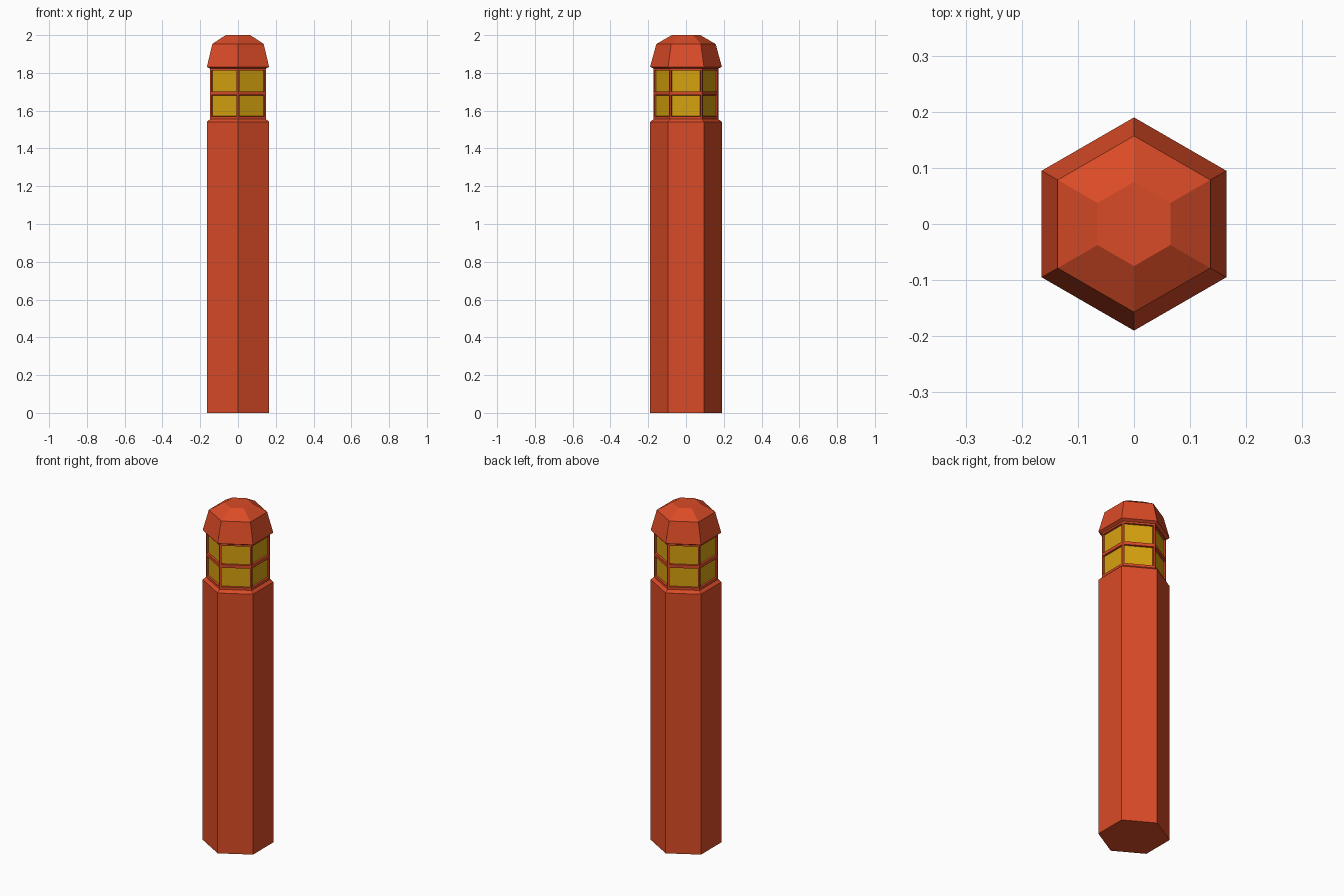
import bpy, bmesh, math

cube = bpy.data.objects.get("Cube")
if cube:
    bpy.data.objects.remove(cube, do_unlink=True)


def material(name, rgb):
    m = bpy.data.materials.new(name)
    m.use_nodes = True
    color = (*rgb, 1)
    m.diffuse_color = color
    m.node_tree.nodes["Principled BSDF"].inputs["Base Color"].default_value = color
    return m


red = material("brick red", (0.70, 0.07, 0.02))
amber = material("amber glass", (0.68, 0.36, 0.005))


def hex_stack(bm, profile):
    """Stack hexagonal rings (radius, height), bridge them and cap both ends."""
    rings = []
    for radius, z in profile:
        angles = [math.radians(30 + 60 * i) for i in range(6)]
        rings.append([bm.verts.new((radius * math.cos(a), radius * math.sin(a), z))
                      for a in angles])
    for low, high in zip(rings, rings[1:]):
        for i in range(6):
            j = (i + 1) % 6
            bm.faces.new((low[i], low[j], high[j], high[i]))
    bm.faces.new(rings[0][::-1])
    bm.faces.new(rings[-1])
    bm.normal_update()


def finish(bm, name, *materials):
    mesh = bpy.data.meshes.new(name)
    bm.to_mesh(mesh)
    bm.free()
    for m in materials:
        mesh.materials.append(m)
    obj = bpy.data.objects.new(name, mesh)
    bpy.context.collection.objects.link(obj)
    return obj


# Post with a small sloped shoulder
bm = bmesh.new()
hex_stack(bm, [(0.19, 0), (0.19, 1.54), (0.172, 1.555)])
finish(bm, "post", red)

# Lantern: two rows of recessed panes around six sides
bm = bmesh.new()
hex_stack(bm, [(0.172, 1.55), (0.172, 1.56), (0.172, 1.692), (0.172, 1.822), (0.172, 1.835)])
panes = [f for f in bm.faces
         if abs(f.normal.z) < 0.1 and 1.57 < f.calc_center_median().z < 1.82]
bmesh.ops.inset_individual(bm, faces=panes, thickness=0.013)
bmesh.ops.inset_individual(bm, faces=panes, thickness=0.002, depth=-0.01)
for f in panes:
    f.material_index = 1
finish(bm, "lantern", red, amber)

# Faceted cap overhanging the lantern
bm = bmesh.new()
hex_stack(bm, [(0.172, 1.823), (0.19, 1.832), (0.157, 1.953), (0.075, 2.0)])
finish(bm, "cap", red)
